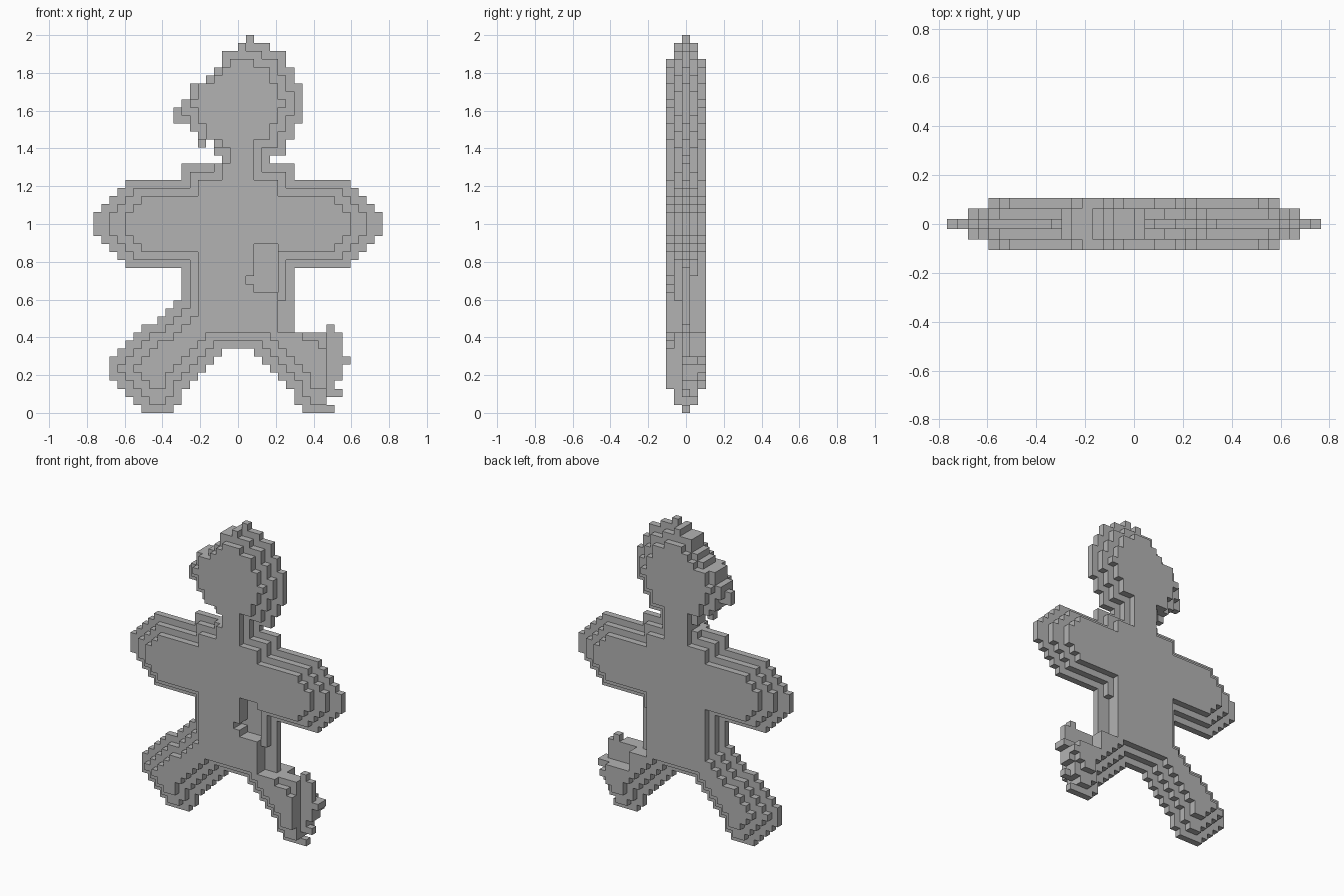
import bpy, bmesh

if "Cube" in bpy.data.objects:
    bpy.data.objects.remove(bpy.data.objects["Cube"])

V = 2 / 47  # block size

# Half outline: (inner, outer) width in blocks for each row, from the feet up
HALF = [(8, 12), (7, 13), (7, 14), (6, 15), (5, 16), (4, 16), (3, 16), (2, 15)]
HALF += [(0, w) for w in [14, 13, 12, 10, 9, 8, 7, 7, 7, 7]]                      # hips, waist
HALF += [(0, w) for w in [14, 15, 16, 17, 18, 18, 18, 17, 16, 15, 14]]           # arms
HALF += [(0, w) for w in [7, 7, 4, 6, 6, 7, 7, 8, 8, 8, 8, 8, 7, 7, 6, 6, 4, 2]]  # neck, head

# Mirrored flat outline
full = set()
for r, (a, b) in enumerate(HALF):
    for c in range(a, b):
        full |= {(c, r), (-1 - c, r)}


def shrink(cells, limit):
    """Step the outline in by one block and trim the arm tips."""
    return {(c, r) for c, r in cells
            if -limit <= c < limit
            and all((c + i, r + j) in cells for i in (-1, 0, 1) for j in (-1, 0, 1))}


mid = shrink(full, 16)
outer = shrink(mid, 14)
layers = {0: full, 1: mid, -1: mid, 2: outer, -2: outer}

# Bitten edges: left limit on the head, right limit on the broken leg
HEAD_LEFT = dict(zip(range(31, 47), [-2, -3, -3, -5, -6, -8, -8, -7, -6, -6, -4, -3, -2, -2, 0, 1]))
LEG_RIGHT = dict(zip(range(0, 14), [12, 11, 13, 12, 13, 13, 14, 13, 13, 13, 7, 7, 7, 7]))


def kept(c, r, k):
    if r in HEAD_LEFT and c < HEAD_LEFT[r] + (1 if abs(k) == 2 and r > 33 else 0):
        return False
    if r in LEG_RIGHT and c >= LEG_RIGHT[r]:
        return False
    if k < 0:
        if r < 9 and c >= 11:                      # front of the broken foot
            return False
        if 10 <= r <= 13 and c >= 5:               # front of the broken hip
            return False
        if 15 <= r <= 20 and 2 <= c < 5:           # bite in the belly
            return False
        if r in (16,) and c == 1:
            return False
        if 29 <= r <= 32 and c < -1 and r > 30:    # left of the neck
            return False
    if k > 0:
        if 7 <= r <= 9 and c >= 8:                 # hollow behind the leg
            return False
        if 10 <= r <= 16 and c >= 5:               # back of the broken hip
            return False
    return True


cells = {(c, k, r) for k, layer in layers.items() for c, r in layer if kept(c, r, k)}
cells |= {(11, 0, 10), (-5, 0, 33)}                # loose crumbs on the edges

# Skin the blocks with their exposed faces only
bm = bmesh.new()
verts = {}


def vert(p):
    if p not in verts:
        verts[p] = bm.verts.new((p[0] * V, (p[1] - 0.5) * V, p[2] * V))
    return verts[p]


for cell in sorted(cells):
    for axis in range(3):
        for side in (0, 1):
            near = list(cell)
            near[axis] += 2 * side - 1
            if tuple(near) in cells:
                continue
            u, w = (axis + 1) % 3, (axis + 2) % 3
            loop = []
            for du, dw in ((0, 0), (1, 0), (1, 1), (0, 1)):
                p = list(cell)
                p[axis] += side
                p[u] += du
                p[w] += dw
                loop.append(vert(tuple(p)))
            bm.faces.new(loop if side else loop[::-1])

# Merge flat areas into large faces
bmesh.ops.dissolve_limit(bm, angle_limit=0.01, verts=bm.verts[:], edges=bm.edges[:])

mesh = bpy.data.meshes.new("biscuit_figure")
bm.to_mesh(mesh)
bm.free()
figure = bpy.data.objects.new("biscuit_figure", mesh)
bpy.context.collection.objects.link(figure)

grey = bpy.data.materials.new("plain_grey")
grey.diffuse_color = (0.45, 0.45, 0.45, 1)
grey.use_nodes = True
grey.node_tree.nodes["Principled BSDF"].inputs["Base Color"].default_value = grey.diffuse_color
mesh.materials.append(grey)
